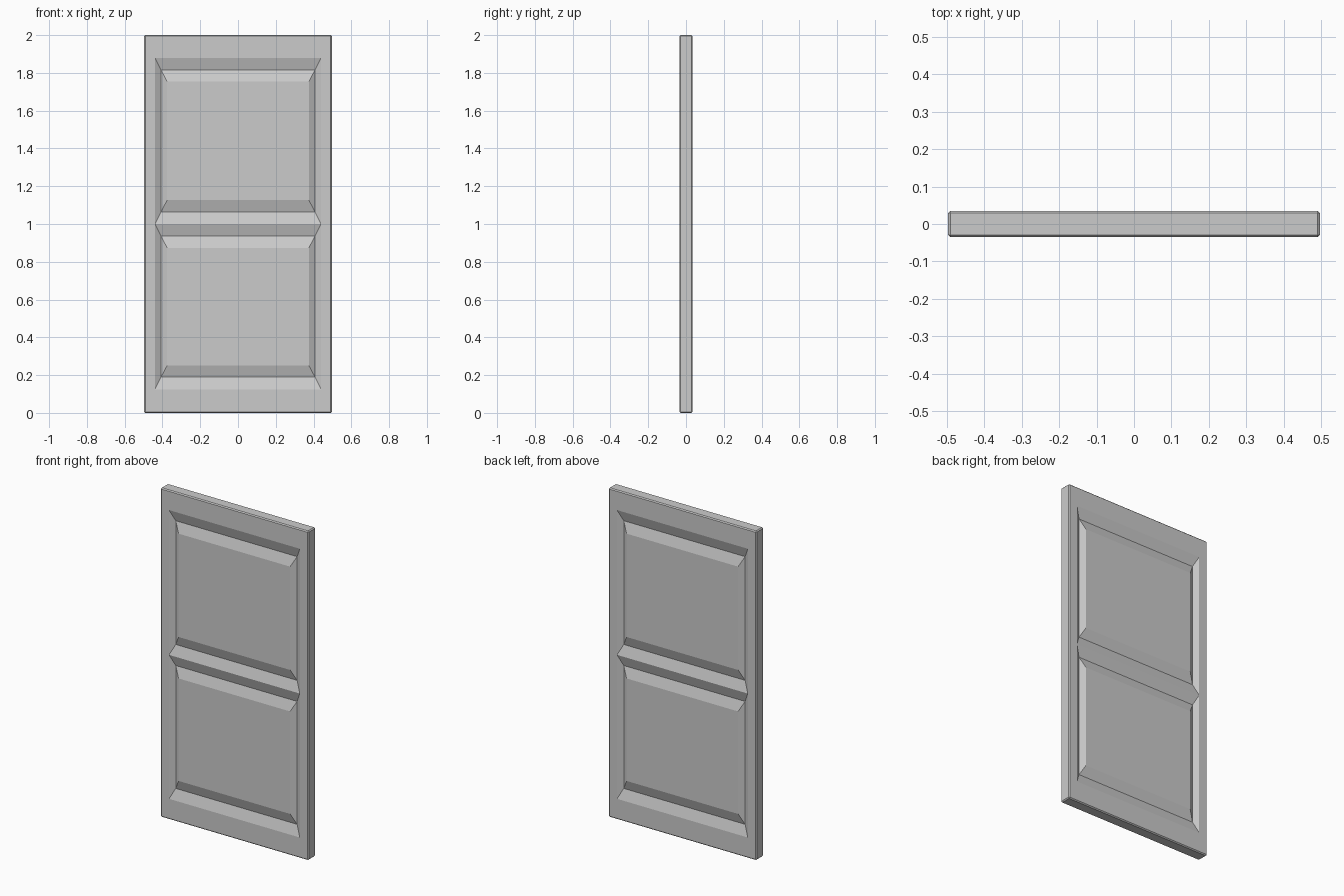
import bpy, bmesh
from mathutils import Vector

if "Cube" in bpy.data.objects:
    bpy.data.objects.remove(bpy.data.objects["Cube"])

W, T, H = 0.497, 0.035, 2.0      # half width, half thickness, height
GROOVE = 0.02                    # moulding depth


def rect(hx, z0, z1, y):
    return [(-hx, y, z0), (hx, y, z0), (hx, y, z1), (-hx, y, z1)]


def build_door():
    bm = bmesh.new()

    def face(pts):
        bm.faces.new([bm.verts.new(p) for p in pts])

    def band(a, b):
        for i in range(4):
            j = (i + 1) % 4
            face([a[i], a[j], b[j], b[i]])

    for s in (-1, 1):
        y = s * T
        # flat frame; its sides carry a vertex where the middle ridge meets
        o, h = rect(W, 0, H, y), rect(0.44, 0.125, 1.88, y)
        face([o[0], o[1], h[1], h[0]])
        face([o[1], o[2], h[2], (0.44, y, 1.0), h[1]])
        face([o[2], o[3], h[3], h[2]])
        face([o[3], o[0], h[0], (-0.44, y, 1.0), h[3]])
        # two panels, each with a V groove and a raised centre
        for z0, z1 in ((0.125, 1.0), (1.0, 1.88)):
            r0 = rect(0.44, z0, z1, y)
            r1 = rect(0.408, z0 + 0.064, z1 - 0.064, s * (T - GROOVE))
            r2 = rect(0.375, z0 + 0.126, z1 - 0.126, y)
            band(r0, r1)
            band(r1, r2)
            face(r2)
    # outer edge strip
    band(rect(W, 0, H, -T), rect(W, 0, H, T))
    bmesh.ops.remove_doubles(bm, verts=bm.verts, dist=1e-5)
    bmesh.ops.recalc_face_normals(bm, faces=bm.faces)

    # small chamfer around the slab
    def outer(v):
        return abs(abs(v.co.x) - W) < 1e-4 and (v.co.z < 1e-4 or v.co.z > H - 1e-4)
    edges = [e for e in bm.edges if all(outer(v) for v in e.verts)]
    bmesh.ops.bevel(bm, geom=edges, offset=0.006, segments=1, affect='EDGES', profile=0.5)
    return bm


# crack layout seen from the front (x, z): the slab is split into convex shards
A, B, C, D = (-0.04, 1.39), (-0.03, 0.63), (-0.17, 1.528), (0.07, 0.532)
E, F = (0.44, 1.405), (-0.41, 0.08)
L, R, LO, HI = -0.51, 0.51, -0.01, 2.01
shards = {
    "left_shard": [(L, 1.89), (L, 0.59), B, A],
    "right_shard": [A, B, (R, 0.10), (R, 0.5), E],
    "edge_splinter": [E, (R, 0.5), (R, 1.41)],
    "upper_right_shard": [C, A, E, (R, 1.41), (R, HI), (0.46, HI)],
    "top_shard": [(L, 1.89), C, (0.46, HI), (L, HI)],
    "lower_left_shard": [(L, 0.59), (L, 0.135), D, B],
    "bottom_shard": [D, (L, 0.135), (-0.25, LO), (R, LO), (R, 0.10)],
    "corner_chip_upper": [(L, 0.135), (L, 0.01), F],
    "corner_chip_lower": [(L, 0.01), (L, LO), (-0.25, LO), F],
}

door = build_door()
for name, poly in shards.items():
    bm = door.copy()
    for i, p in enumerate(poly):
        q = poly[(i + 1) % len(poly)]
        a = Vector((p[0], 0, p[1]))
        d = Vector((q[0] - p[0], 0, q[1] - p[1]))
        bmesh.ops.bisect_plane(bm, geom=bm.verts[:] + bm.edges[:] + bm.faces[:], dist=1e-6,
                               plane_co=a, plane_no=Vector((d.z, 0, -d.x)).normalized(),
                               clear_outer=True)
        # close the broken face
        rim = [e for e in bm.edges if e.is_boundary]
        if rim:
            bmesh.ops.holes_fill(bm, edges=rim, sides=0)
    bmesh.ops.recalc_face_normals(bm, faces=bm.faces)
    mesh = bpy.data.meshes.new(name)
    bm.to_mesh(mesh)
    bm.free()
    bpy.context.collection.objects.link(bpy.data.objects.new(name, mesh))
door.free()
